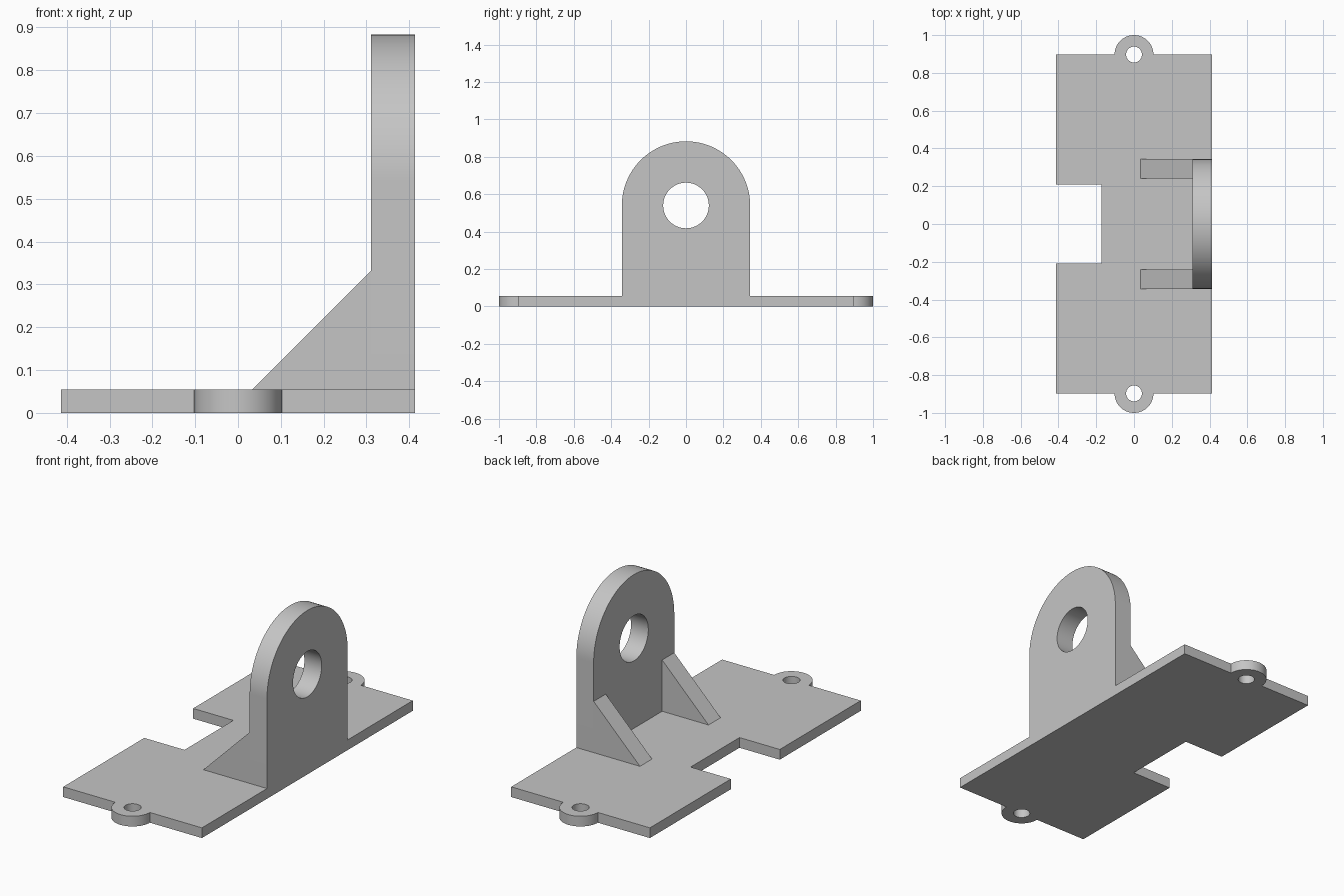
import bpy
import bmesh
from math import pi, cos, sin, radians
from mathutils import Matrix

cube = bpy.data.objects.get("Cube")
if cube:
    bpy.data.objects.remove(cube, do_unlink=True)

grey = bpy.data.materials.new("light grey")
grey.use_nodes = True
grey.diffuse_color = (0.56, 0.56, 0.56, 1)
grey.node_tree.nodes["Principled BSDF"].inputs["Base Color"].default_value = grey.diffuse_color

# Main dimensions
HALF_X, HALF_Y, BASE_H = 0.413, 0.897, 0.055
TAB_R, TAB_HOLE_R = 0.103, 0.042
NOTCH_X, NOTCH_Y = -0.173, 0.208
WALL_X, WALL_R = 0.31, 0.343
EYE_Z, EYE_R = 0.54, 0.122
RIB_X, RIB_TOP, RIB_W = 0.034, 0.331, 0.103


def arc(cx, cy, r, start, end, steps):
    """Points along a circular arc, both ends included."""
    angles = [start + (end - start) * i / steps for i in range(steps + 1)]
    return [(cx + r * cos(a), cy + r * sin(a)) for a in angles]


def circle(cx, cy, r, steps=48):
    return arc(cx, cy, r, 0, 2 * pi, steps)[:-1]


def extrude_profile(name, loops, depth, matrix):
    """Fill an outline with optional holes, thicken it and place it."""
    bm = bmesh.new()
    edges = []
    for loop in loops:
        verts = [bm.verts.new((u, v, 0)) for u, v in loop]
        edges += [bm.edges.new((a, b)) for a, b in zip(verts, verts[1:] + verts[:1])]
    bmesh.ops.triangle_fill(bm, edges=edges, use_beauty=True)
    moved = bmesh.ops.extrude_face_region(bm, geom=bm.faces[:])["geom"]
    bmesh.ops.translate(bm, vec=(0, 0, depth),
                        verts=[g for g in moved if isinstance(g, bmesh.types.BMVert)])
    bmesh.ops.transform(bm, matrix=matrix, verts=bm.verts[:])
    bmesh.ops.recalc_face_normals(bm, faces=bm.faces[:])
    mesh = bpy.data.meshes.new(name)
    bm.to_mesh(mesh)
    bm.free()
    mesh.materials.append(grey)
    obj = bpy.data.objects.new(name, mesh)
    bpy.context.collection.objects.link(obj)
    bpy.ops.object.select_all(action="DESELECT")
    obj.select_set(True)
    bpy.context.view_layer.objects.active = obj
    bpy.ops.object.shade_smooth_by_angle(angle=radians(30))
    return obj


# Base plate with rounded screw tabs at both ends and a notch on the -x side
outline = [(HALF_X, -HALF_Y), (HALF_X, HALF_Y)]
outline += arc(0, HALF_Y, TAB_R, 0, pi, 32)
outline += [(-HALF_X, HALF_Y), (-HALF_X, NOTCH_Y), (NOTCH_X, NOTCH_Y),
            (NOTCH_X, -NOTCH_Y), (-HALF_X, -NOTCH_Y), (-HALF_X, -HALF_Y)]
outline += arc(0, -HALF_Y, TAB_R, pi, 2 * pi, 32)
screw_holes = [circle(0, side * HALF_Y, TAB_HOLE_R) for side in (-1, 1)]
extrude_profile("base_plate", [outline] + screw_holes, BASE_H, Matrix())

# Upright wall with a round top and a large eye; profile (y, z) pushed along x
yz_to_world = Matrix(((0, 0, 1, WALL_X), (1, 0, 0, 0), (0, 1, 0, 0), (0, 0, 0, 1)))
wall = [(-WALL_R, BASE_H), (WALL_R, BASE_H)] + arc(0, EYE_Z, WALL_R, 0, pi, 64)
extrude_profile("upright_wall", [wall, circle(0, EYE_Z, EYE_R, 64)],
                HALF_X - WALL_X, yz_to_world)

# Triangular ribs flush with the wall's sides; profile (x, z) pushed along y
rib = [(RIB_X, BASE_H), (WALL_X, BASE_H), (WALL_X, RIB_TOP)]
for name, y in (("front_rib", -WALL_R), ("back_rib", WALL_R - RIB_W)):
    xz_to_world = Matrix(((1, 0, 0, 0), (0, 0, 1, y), (0, 1, 0, 0), (0, 0, 0, 1)))
    extrude_profile(name, [rib], RIB_W, xz_to_world)
